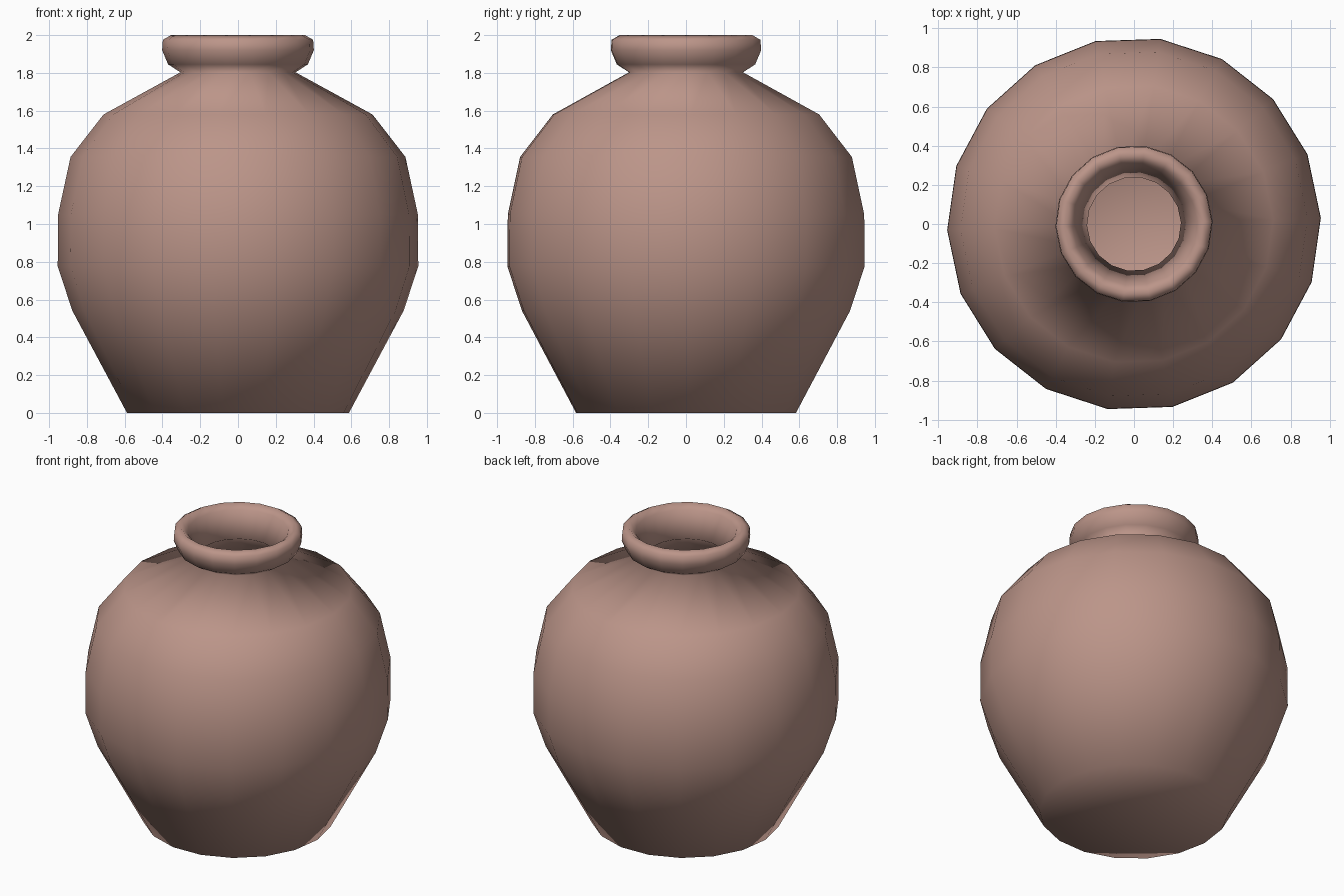
import bpy, bmesh
from math import sin, cos, pi, radians

if "Cube" in bpy.data.objects:
    bpy.data.objects.remove(bpy.data.objects["Cube"])

SIDES = 18
TURN = radians(1.9)

# Closed half-profile (radius, z): outside wall, lip, inside wall
PROFILE = [
    (0, 0), (0.588, 0), (0.877, 0.54), (0.955, 0.775), (0.953, 1.05),
    (0.887, 1.355), (0.712, 1.58), (0.305, 1.803),
    (0.37, 1.845), (0.402, 1.92), (0.398, 1.975), (0.355, 2.0),
    (0.315, 1.965), (0.24, 1.80),
    (0.67, 1.525), (0.825, 1.32), (0.885, 1.04), (0.885, 0.785),
    (0.812, 0.57), (0.545, 0.07), (0, 0.07),
]


def lathe(name, profile, sides, turn):
    bm = bmesh.new()
    rings = []
    for r, z in profile:
        if r == 0:
            rings.append([bm.verts.new((0, 0, z))] * sides)
        else:
            rings.append([bm.verts.new((r * cos(turn + 2 * pi * i / sides),
                                        r * sin(turn + 2 * pi * i / sides), z))
                          for i in range(sides)])
    for a, b in zip(rings, rings[1:]):
        for i in range(sides):
            j = (i + 1) % sides
            corners = dict.fromkeys((a[i], a[j], b[j], b[i]))
            bm.faces.new(list(corners)).smooth = True
    bmesh.ops.recalc_face_normals(bm, faces=bm.faces)
    mesh = bpy.data.meshes.new(name)
    bm.to_mesh(mesh)
    bm.free()
    obj = bpy.data.objects.new(name, mesh)
    bpy.context.collection.objects.link(obj)
    return obj


# Hollow clay jar
jar = lathe("jar", PROFILE, SIDES, TURN)
clay = bpy.data.materials.new("clay")
clay.diffuse_color = (0.50, 0.30, 0.25, 1)
clay.use_nodes = True
clay.node_tree.nodes["Principled BSDF"].inputs["Base Color"].default_value = clay.diffuse_color
jar.data.materials.append(clay)
